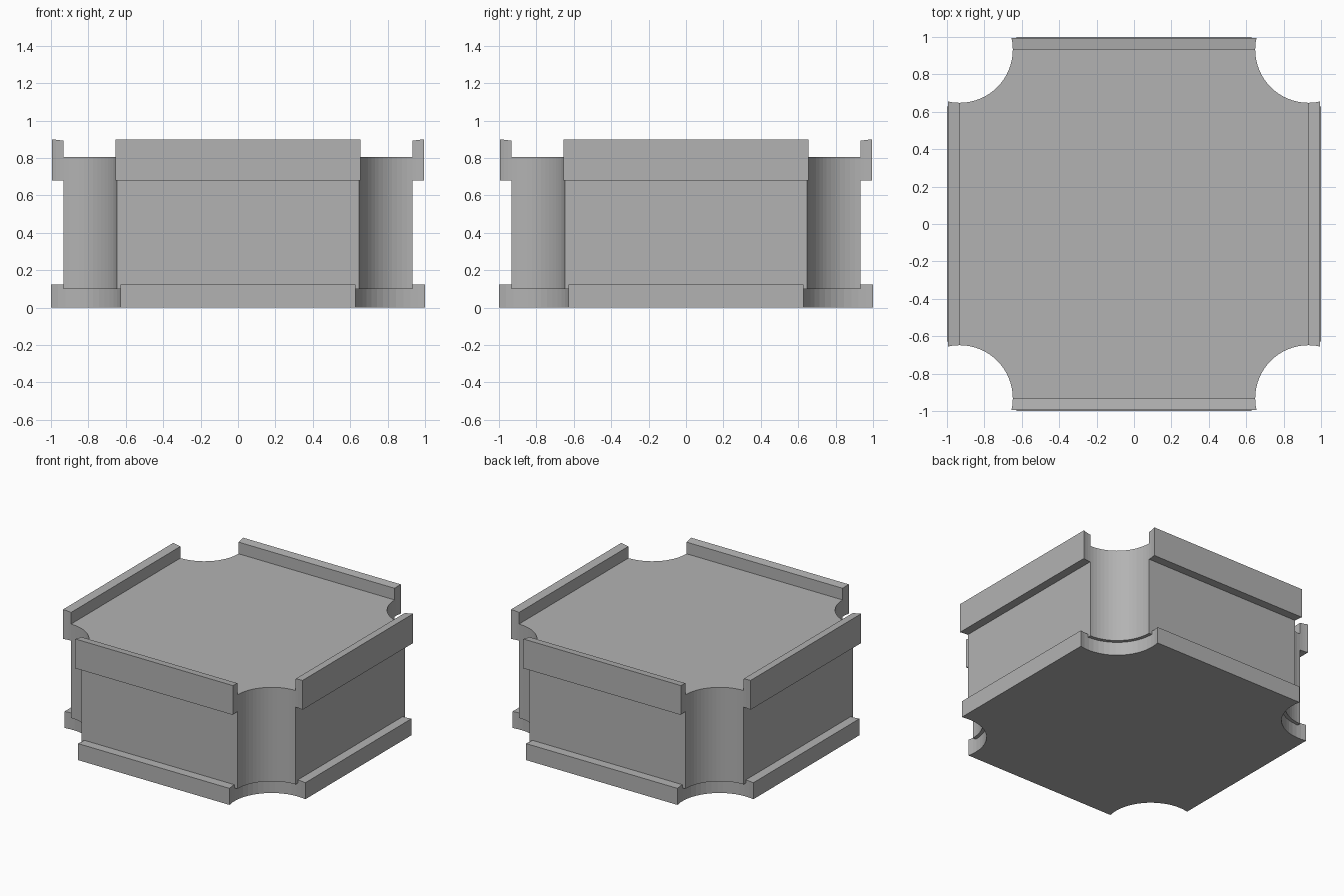
import bpy, bmesh, math
from math import sin, cos, asin, pi

cube = bpy.data.objects.get("Cube")
if cube:
    bpy.data.objects.remove(cube, do_unlink=True)

CENTRE = 0.932      # corner scoop centre, also the body half width
SEGMENTS = 16

grey = bpy.data.materials.new("plain grey")
grey.use_nodes = True
colour = (0.45, 0.45, 0.45, 1)
grey.diffuse_color = colour
grey.node_tree.nodes["Principled BSDF"].inputs["Base Color"].default_value = colour


def scoop(half, radius):
    """Concave arc at the +x +y corner, from the back edge to the left edge."""
    extra = asin((half - CENTRE) / radius)
    start, sweep = pi - extra, pi / 2 + 2 * extra
    return [(CENTRE + radius * cos(start + sweep * i / SEGMENTS),
             CENTRE + radius * sin(start + sweep * i / SEGMENTS))
            for i in range(SEGMENTS + 1)]


def turn(points, quarter):
    c, s = round(cos(quarter * pi / 2)), round(sin(quarter * pi / 2))
    return [(x * c - y * s, x * s + y * c) for x, y in points]


def prism(name, outline, bottom, top, slope=None):
    """Extrude an outline upward; slope adjusts the top height per point."""
    bm = bmesh.new()
    low = [bm.verts.new((x, y, bottom)) for x, y in outline]
    high = [bm.verts.new((x, y, top - (slope(x, y) if slope else 0))) for x, y in outline]
    bm.faces.new(low)
    bm.faces.new(high)
    for i in range(len(outline)):
        j = (i + 1) % len(outline)
        bm.faces.new((low[i], low[j], high[j], high[i]))
    bmesh.ops.recalc_face_normals(bm, faces=bm.faces[:])
    mesh = bpy.data.meshes.new(name)
    bm.to_mesh(mesh)
    bm.free()
    mesh.materials.append(grey)
    obj = bpy.data.objects.new(name, mesh)
    bpy.context.collection.objects.link(obj)
    return obj


def scooped_square(half, radius):
    arc = scoop(half, radius)
    return [p for q in range(0, -4, -1) for p in turn(arc, q)]


# Main block and the wider foot slab, both scooped at the corners
prism("body", scooped_square(CENTRE, 0.284), 0.1, 0.805)
prism("base_slab", scooped_square(1.0, 0.31), 0, 0.124)

# Raised rails along the top of each side, ends following the corner scoops
HALF, RADIUS = 0.995, 0.284
end = []
for i in range(4):
    y = HALF + (CENTRE - HALF) * i / 3
    end.append((CENTRE - math.sqrt(RADIUS ** 2 - (y - CENTRE) ** 2), y))
rail = end + [(-x, y) for x, y in reversed(end)]
for q, side in enumerate(("back", "right", "front", "left")):
    prism(side + "_rail", turn(rail, q), 0.68, 0.9,
          lambda x, y: (HALF - max(abs(x), abs(y))) * 0.12)
